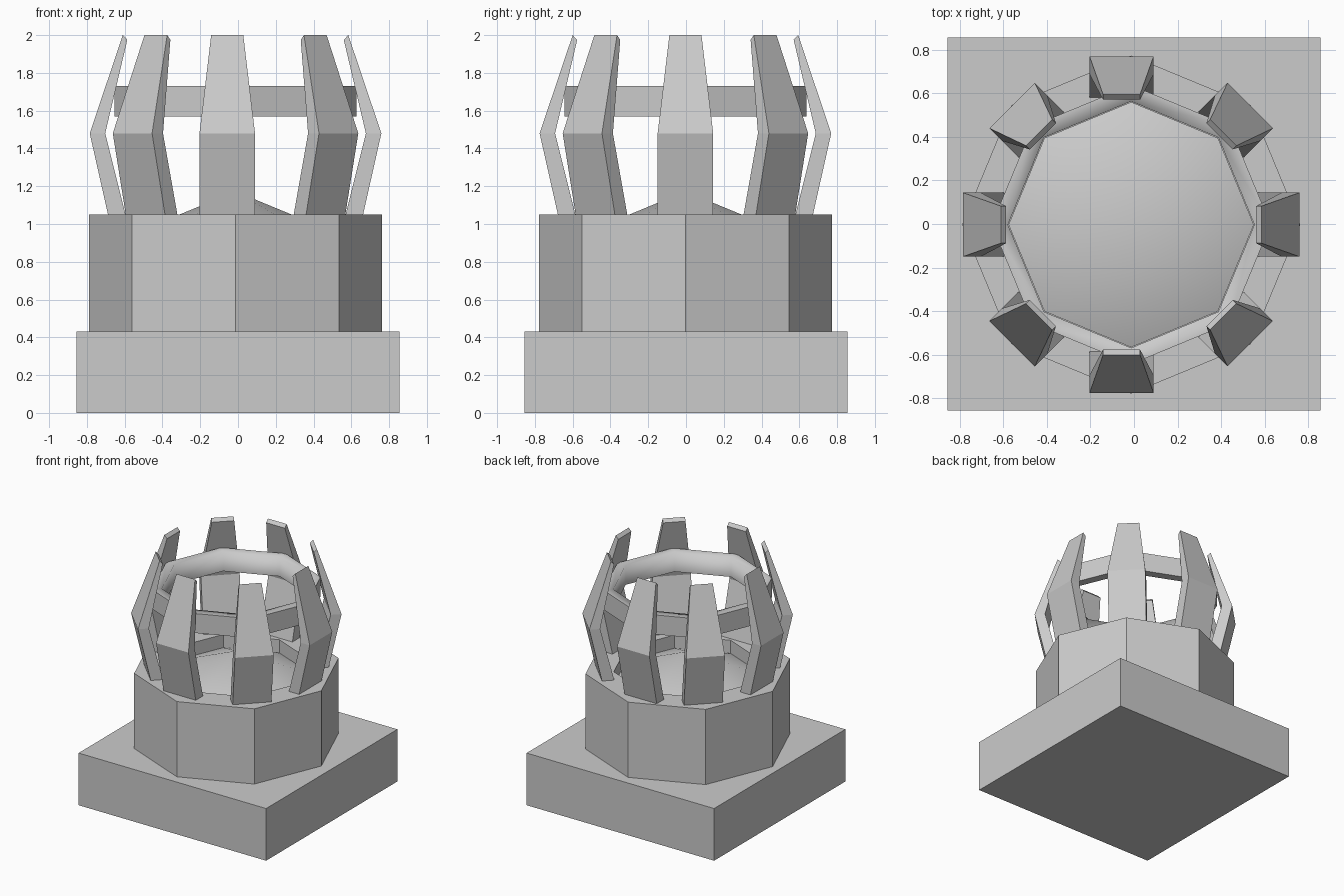
import bpy, bmesh
from math import pi, cos, sin, radians
from mathutils import Matrix, Vector

if "Cube" in bpy.data.objects:
    bpy.data.objects.remove(bpy.data.objects["Cube"], do_unlink=True)

SIDES = 8
CENTRE = Vector((-0.013, -0.003, 0))

grey = bpy.data.materials.new("stone_grey")
grey.use_nodes = True
grey.diffuse_color = (0.6, 0.6, 0.6, 1)
grey.node_tree.nodes["Principled BSDF"].inputs["Base Color"].default_value = (0.6, 0.6, 0.6, 1)


def finish(name, bm, location):
    bmesh.ops.recalc_face_normals(bm, faces=bm.faces)
    mesh = bpy.data.meshes.new(name)
    bm.to_mesh(mesh)
    bm.free()
    mesh.materials.append(grey)
    obj = bpy.data.objects.new(name, mesh)
    obj.location = location
    bpy.context.collection.objects.link(obj)
    return obj


def lathe(name, profile, smooth_segments=()):
    """Turn a closed (radius, height) profile into an eight-sided ring."""
    bm = bmesh.new()
    loops = [[bm.verts.new((r * cos(2 * pi * i / SIDES), r * sin(2 * pi * i / SIDES), z))
              for r, z in profile] for i in range(SIDES)]
    n = len(profile)
    for i in range(SIDES):
        a, b = loops[i], loops[(i + 1) % SIDES]
        for j in range(n):
            k = (j + 1) % n
            face = bm.faces.new((a[j], b[j], b[k], a[k]))
            face.smooth = j in smooth_segments
    for edge in bm.edges:
        edge.smooth = all(f.smooth for f in edge.link_faces)
    return finish(name, bm, CENTRE)


# Square plinth
bm = bmesh.new()
bmesh.ops.create_cube(bm, size=1, matrix=Matrix.Diagonal((1.71, 1.71, 0.43, 1)))
finish("plinth", bm, (0, 0, 0.215))

# Hollow octagonal drum
lathe("drum", [(0.775, 0.43), (0.775, 1.05), (0.56, 1.05), (0.56, 0.43)])

# Shallow smooth mound inside the drum
bm = bmesh.new()
bmesh.ops.create_cone(bm, cap_ends=False, segments=SIDES, radius1=0.57, radius2=0, depth=0.235,
                      matrix=Matrix.Rotation(pi / 2, 4, "Z"))
bmesh.ops.remove_doubles(bm, verts=bm.verts, dist=0.0001)
for face in bm.faces:
    face.smooth = True
finish("mound", bm, CENTRE + Vector((0, 0, 1.055)))

# Band tying the uprights together, softened on its top and inner sides
lathe("band", [(0.64, 1.57), (0.64, 1.73), (0.565, 1.73), (0.565, 1.57)], smooth_segments=(1, 2))

# Bent, tapering uprights: inner radius, inner z, outer radius, outer z, half width
SECTIONS = [(0.58, 1.04, 0.673, 1.04, 0.147),
            (0.69, 1.48, 0.772, 1.48, 0.147),
            (0.573, 1.975, 0.597, 2.0, 0.085)]


def upright(index):
    bm = bmesh.new()
    rings = []
    for ri, zi, ro, zo, w in SECTIONS:
        rings.append([bm.verts.new(p) for p in
                      ((ri, -w, zi), (ro, -w, zo), (ro, w, zo), (ri, w, zi))])
    for low, high in zip(rings, rings[1:]):
        for j in range(4):
            k = (j + 1) % 4
            bm.faces.new((low[j], low[k], high[k], high[j]))
    bm.faces.new(rings[0])
    bm.faces.new(rings[-1])
    # The front and back uprights sit slightly off centre
    shift = -0.044 if index in (2, 6) else 0
    obj = finish(f"upright_{index + 1}", bm, CENTRE + Vector((shift, 0, 0)))
    obj.rotation_euler.z = radians(45 * index)


for index in range(SIDES):
    upright(index)
